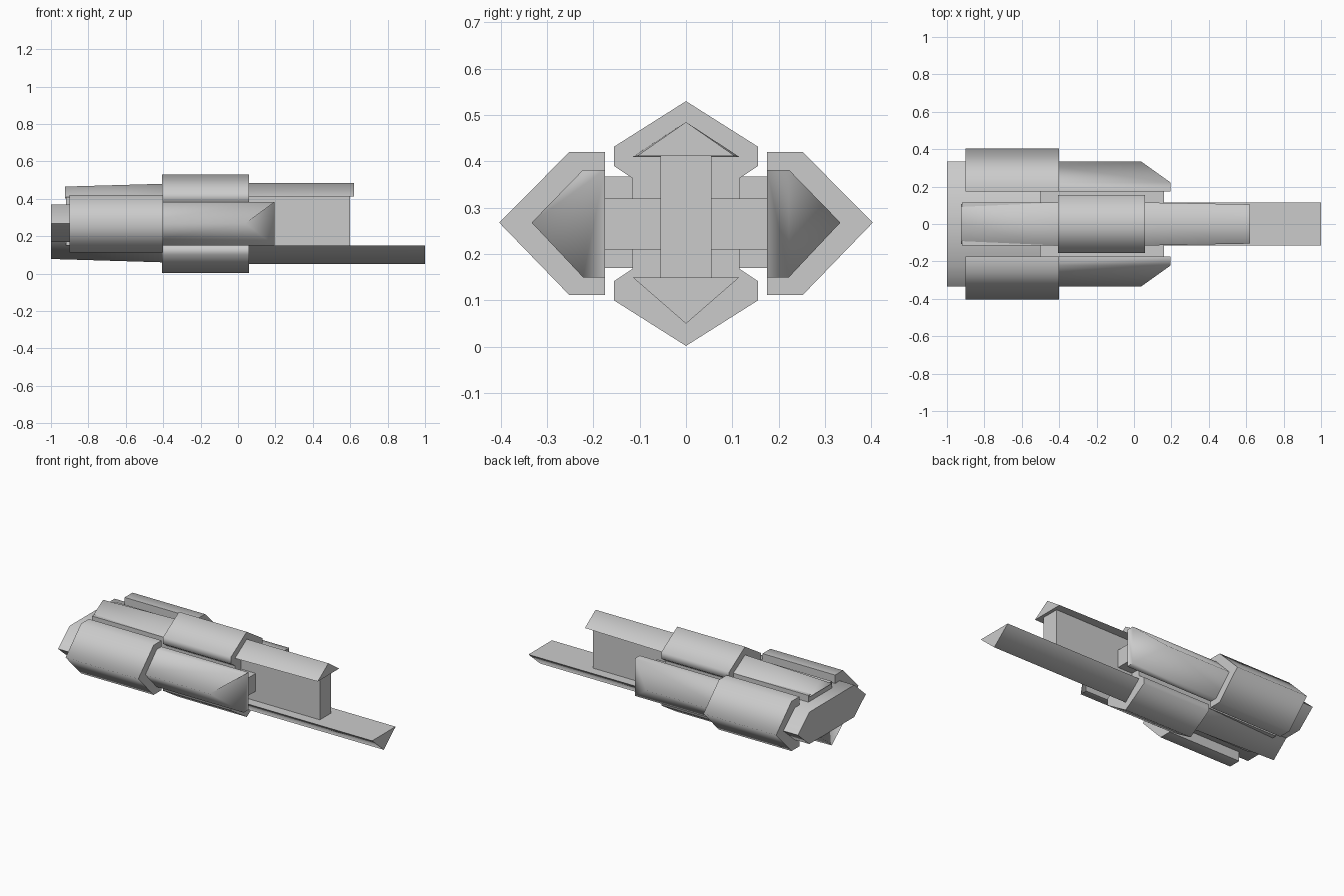
import bpy, bmesh, math

if "Cube" in bpy.data.objects:
    bpy.data.objects.remove(bpy.data.objects["Cube"])


def loft(name, rings):
    """Solid skinned through matching rings of (x, y, z) points."""
    bm = bmesh.new()
    loops = [[bm.verts.new(p) for p in ring] for ring in rings]
    n = len(loops[0])
    for a, b in zip(loops, loops[1:]):
        for i in range(n):
            j = (i + 1) % n
            bm.faces.new((a[i], a[j], b[j], b[i]))
    bm.faces.new(loops[0][::-1])
    bm.faces.new(loops[-1])
    bmesh.ops.recalc_face_normals(bm, faces=bm.faces)
    me = bpy.data.meshes.new(name)
    bm.to_mesh(me)
    bm.free()
    ob = bpy.data.objects.new(name, me)
    bpy.context.collection.objects.link(ob)
    bpy.ops.object.select_all(action='DESELECT')
    ob.select_set(True)
    bpy.context.view_layer.objects.active = ob
    bpy.ops.object.shade_smooth_by_angle(angle=math.radians(89))
    return ob


def ring(x, prof):
    return [(x, y, z) for y, z in prof]


def prism(name, x0, x1, prof):
    return loft(name, [ring(x0, prof), ring(x1, prof)])


def box(name, x0, x1, w, z0, z1):
    return prism(name, x0, x1, [(-w, z0), (w, z0), (w, z1), (-w, z1)])


def roof(w, base, peak):
    return [(-w, base), (w, base), (0, peak)]


# Central core: upright web, thicker body and cross bar
box("web", -0.9, 0.6, 0.055, 0.14, 0.42)
box("core_body", -0.92, 0.06, 0.115, 0.15, 0.41)
box("cross_bar", -0.6, 0.16, 0.18, 0.21, 0.32)

# Rear body spanning both sides
prism("rear_body", -1.0, -0.5,
      [(-0.22, 0.17), (0.22, 0.17), (0.333, 0.268), (0.22, 0.368),
       (-0.22, 0.368), (-0.333, 0.268)])

# Upper and lower rails with triangular section
loft("upper_rail", [ring(-0.925, roof(0.108, 0.40, 0.465)),
                    ring(-0.4, roof(0.115, 0.41, 0.48)),
                    ring(0.06, roof(0.115, 0.41, 0.485)),
                    ring(0.62, roof(0.105, 0.412, 0.485))])
loft("lower_rail", [ring(-1.0, roof(0.108, 0.17, 0.078)),
                    ring(-0.4, roof(0.115, 0.15, 0.06)),
                    ring(0.06, roof(0.115, 0.15, 0.05)),
                    ring(1.0, roof(0.115, 0.15, 0.05))])

# Upper and lower collars around the rails
collar = [(-0.11, 0.36), (-0.155, 0.39), (-0.155, 0.432), (0, 0.53),
          (0.155, 0.432), (0.155, 0.39), (0.11, 0.36)]
prism("upper_collar", -0.405, 0.06, collar)
prism("lower_collar", -0.405, 0.06, [(y, 0.532 - z) for y, z in collar])

# Side rails with a raked nose, and the larger pods behind them
for s, side in ((1, "left"), (-1, "right")):
    prof = [(s * y, z) for y, z in
            ((0.175, 0.15), (0.222, 0.15), (0.333, 0.268), (0.222, 0.382), (0.175, 0.382))]
    nose = [(0.04 if i == 2 else 0.195, y, z) for i, (y, z) in enumerate(prof)]
    loft(side + "_rail", [ring(-0.6, prof), nose])
    prism(side + "_pod", -0.9, -0.402,
          [(s * y, z) for y, z in
           ((0.175, 0.112), (0.252, 0.112), (0.403, 0.268), (0.252, 0.42), (0.175, 0.42))])
